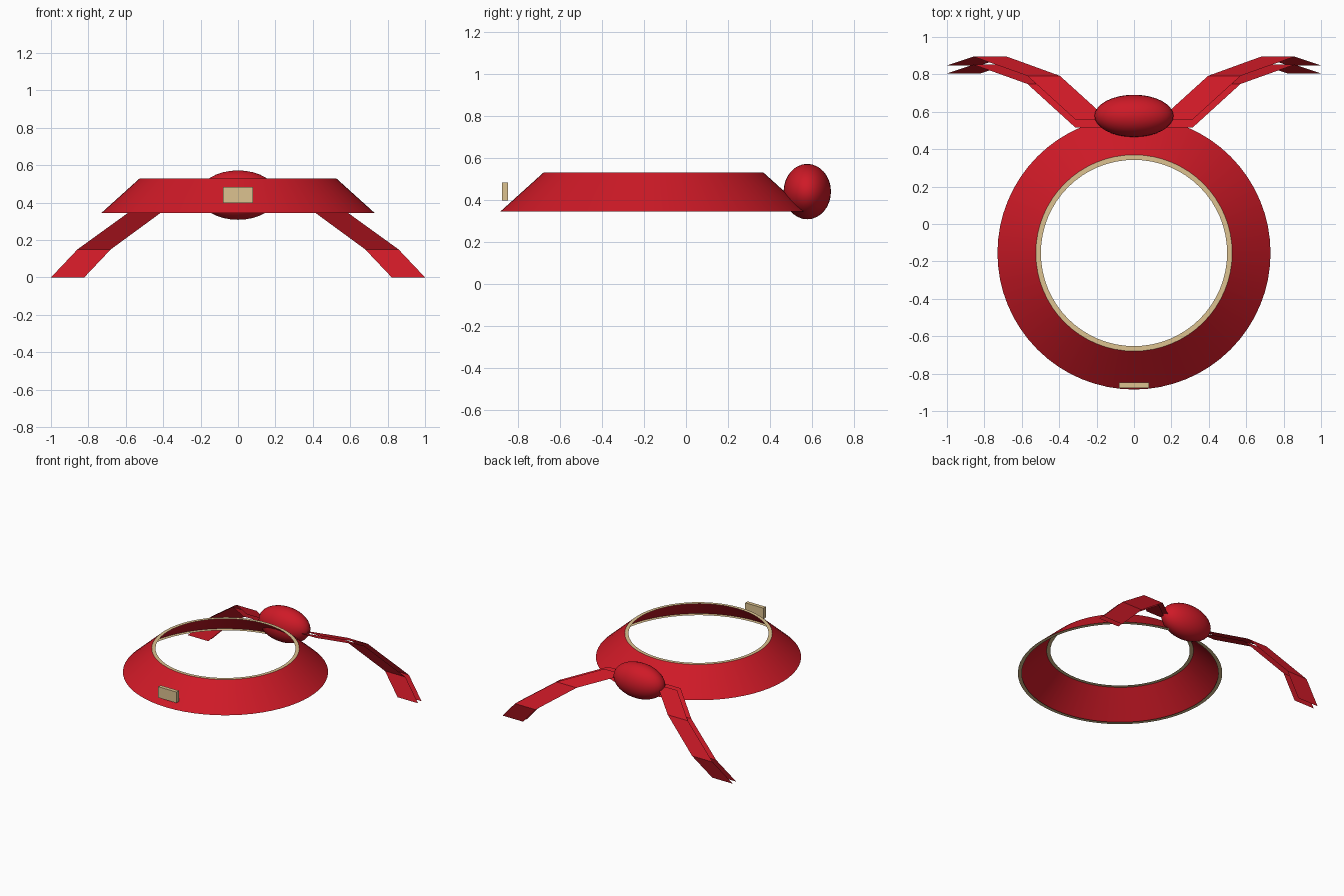
import bpy, bmesh, math
from mathutils import Matrix

if "Cube" in bpy.data.objects:
    bpy.data.objects.remove(bpy.data.objects["Cube"])


def material(name, color):
    m = bpy.data.materials.new(name)
    m.diffuse_color = (*color, 1)
    m.use_nodes = True
    m.node_tree.nodes["Principled BSDF"].inputs["Base Color"].default_value = m.diffuse_color
    return m


RED = material("red_cloth", (0.62, 0.01, 0.02))
TAN = material("tan_trim", (0.72, 0.54, 0.28))
CENTRE_Y = -0.155
SIDES = 64


def finish(name, bm, mat, smooth=False):
    mesh = bpy.data.meshes.new(name)
    bm.to_mesh(mesh)
    bm.free()
    mesh.materials.append(mat)
    for p in mesh.polygons:
        p.use_smooth = smooth
    obj = bpy.data.objects.new(name, mesh)
    bpy.context.collection.objects.link(obj)
    return obj


def band(name, lower, upper, mat, smooth=False):
    """Open band of revolution between two (radius, z) circles."""
    bm = bmesh.new()
    rings = []
    for r, z in (lower, upper):
        rings.append([bm.verts.new((r * math.cos(a), CENTRE_Y + r * math.sin(a), z))
                      for a in (2 * math.pi * i / SIDES for i in range(SIDES))])
    a, b = rings
    for i in range(SIDES):
        j = (i + 1) % SIDES
        bm.faces.new((a[i], a[j], b[j], b[i]))
    return finish(name, bm, mat, smooth)


# Sloping collar with flat trim ledges at its two edges
band("collar", (0.73, 0.345), (0.525, 0.53), RED, True)
band("top_trim", (0.525, 0.53), (0.498, 0.53), TAN)
band("bottom_trim", (0.702, 0.345), (0.73, 0.345), TAN)

# Small tag standing in front of the collar
bm = bmesh.new()
bmesh.ops.create_cube(bm, size=1, matrix=Matrix.Translation((0, -0.862, 0.441))
                      @ Matrix.Diagonal((0.158, 0.029, 0.086, 1)))
finish("front_tag", bm, TAN)

# Rounded knot at the back
bm = bmesh.new()
bmesh.ops.create_uvsphere(bm, u_segments=32, v_segments=16, radius=1,
                          matrix=Matrix.Translation((0, 0.578, 0.44))
                          @ Matrix.Diagonal((0.211, 0.113, 0.132, 1)))
finish("knot", bm, RED, True)

# Ribbon tails: two open layers each; stations are (inner x, outer x, y, z)
STATIONS = [(0.14, 0.315, 0.56, 0.44), (0.396, 0.57, 0.792, 0.358),
            (0.68, 0.858, 0.895, 0.15), (0.822, 1.0, 0.848, 0.0)]
for side, sx in (("right", 1), ("left", -1)):
    for layer, dy in (("back", 0), ("front", -0.043)):
        bm = bmesh.new()
        rows = [(bm.verts.new((sx * xi, y + dy, z)), bm.verts.new((sx * xo, y + dy, z)))
                for xi, xo, y, z in STATIONS]
        for (a, b), (c, d) in zip(rows, rows[1:]):
            f = bm.faces.new((a, b, d, c))
            f.normal_update()
            # back layer faces up and back, front layer faces down and forward
            if (f.normal.y > 0) != (layer == "back"):
                f.normal_flip()
        # the last fold tucks under, so orient it with its neighbours
        bm.faces.ensure_lookup_table()
        last, prev = bm.faces[2], bm.faces[1]
        if last.normal.dot(prev.normal) < 0:
            last.normal_flip()
        finish(f"{side}_ribbon_{layer}_layer", bm, RED)
